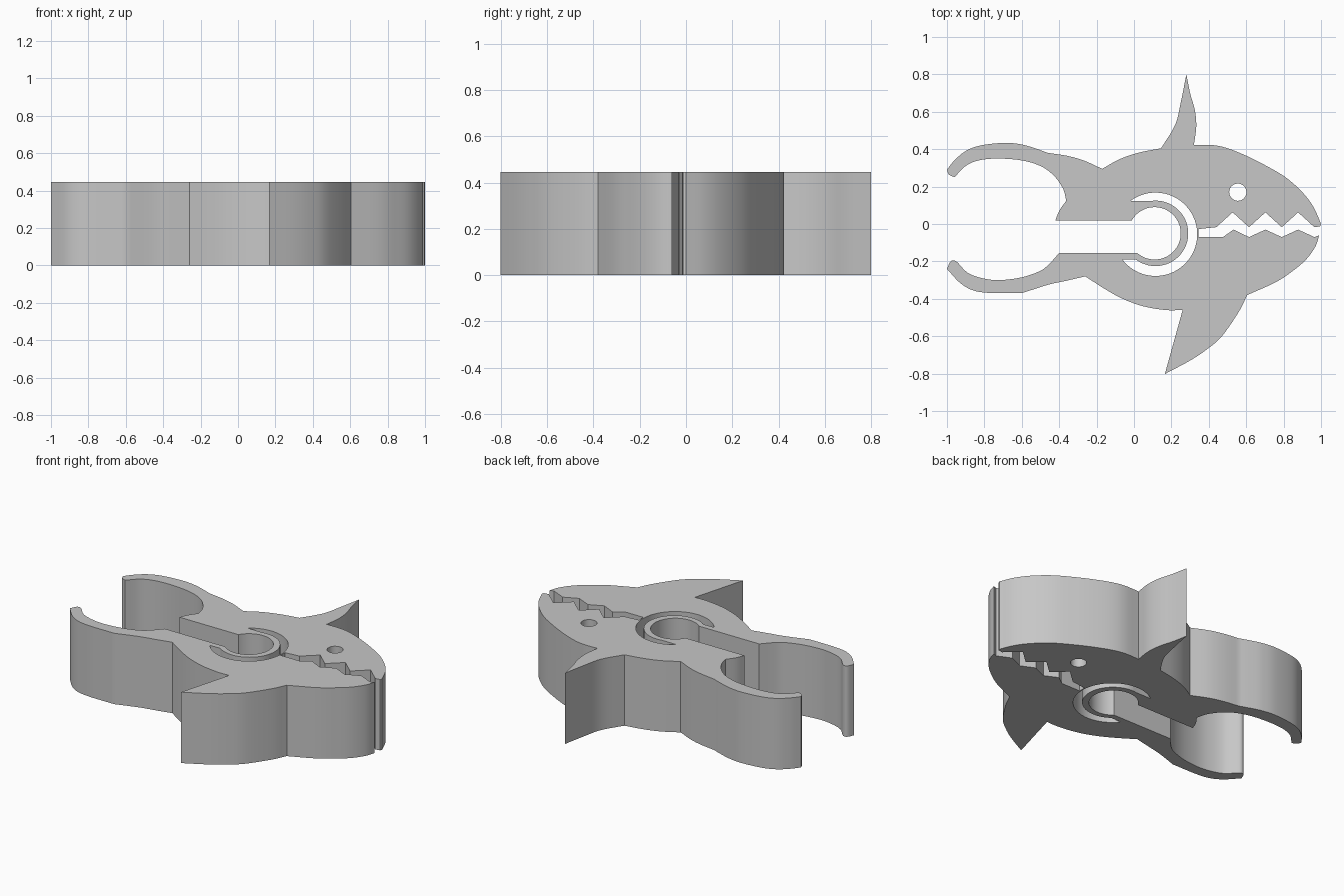
import bpy
import bmesh
from math import cos, sin, radians
from mathutils import Vector

HEIGHT = 0.445
STEPS = 5

cube = bpy.data.objects.get("Cube")
if cube:
    bpy.data.objects.remove(cube, do_unlink=True)


def smooth(*knots):
    """Pass a rounded line through a few knots, leaving corners at both ends."""
    k = [Vector(p) for p in knots]
    k = [2 * k[0] - k[1]] + k + [2 * k[-1] - k[-2]]
    line = []
    for a, b, c, d in zip(k, k[1:], k[2:], k[3:]):
        for i in range(STEPS):
            t = i / STEPS
            line.append(b + (c - a) * t / 2
                        + (2 * a - 5 * b + 4 * c - d) * t ** 2 / 2
                        + (3 * b - a - 3 * c + d) * t ** 3 / 2)
    return line + [k[-2]]


def arc(x, y, radius, start, end, count=48):
    angles = [radians(start + (end - start) * i / count) for i in range(count + 1)]
    return [Vector((x + radius * cos(a), y + radius * sin(a))) for a in angles]


def straight(*points):
    return [Vector(p) for p in points]


def teeth(start, pitch, low, high, count):
    """Zigzag of alternating low and high points."""
    return [Vector((start + pitch * i, high if i % 2 else low)) for i in range(count)]


def join(*pieces):
    """Chain pieces into one loop without repeated points."""
    loop = []
    for point in (p for piece in pieces for p in piece):
        if not loop or (point - loop[-1]).length > 0.002:
            loop.append(point)
    return loop


# Upper handle, shaped as a tail lobe
upper_handle = (
    smooth((-.42, .02), (-.4, .07), (-.362, .125))
    + smooth((-.362, .125), (-.38, .19), (-.43, .26), (-.5, .31), (-.6, .34),
             (-.73, .35), (-.83, .34), (-.9, .31), (-.96, .25))
    + smooth((-.96, .25), (-.99, .265), (-1, .29))
    + smooth((-1, .29), (-.96, .34), (-.9, .39), (-.82, .42), (-.69, .434),
             (-.6, .425), (-.53, .405), (-.46, .38))
    + smooth((-.46, .38), (-.36, .365), (-.27, .34), (-.17, .295))
)

# Back, top fin and head
upper_body = (
    smooth((-.17, .295), (-.08, .345), (.02, .38), (.145, .405))
    + smooth((.145, .405), (.22, .53), (.25, .65), (.28, .8))
    + smooth((.28, .8), (.3, .7), (.325, .61), (.333, .52), (.32, .422))
    + smooth((.32, .422), (.42, .422), (.5, .405), (.6, .365), (.7, .315),
             (.81, .25), (.9, .17), (.96, .09), (1, 0))
    + straight((.995, -.013))
)

# Toothed mouth between the jaws
mouth = (
    teeth(.965, -.0875, -.017, .062, 7)
    + straight((.345, -.027), (.345, -.07))
    + teeth(.475, .0575, -.07, -.03, 2)
    + teeth(.615, .0875, -.07, -.03, 5)
    + straight((.99, -.06))
)

# Lower jaw, belly and bottom fin
lower_body = (
    smooth((.99, -.06), (.97, -.12), (.92, -.19), (.85, -.25), (.76, -.31), (.605, -.38))
    + smooth((.605, -.38), (.56, -.47), (.47, -.6), (.39, -.67), (.3, -.73), (.165, -.802))
    + straight((.26, -.46))
    + smooth((.26, -.46), (.17, -.46), (.05, -.44), (-.06, -.4), (-.16, -.345), (-.26, -.28))
)

# Lower handle
lower_handle = (
    smooth((-.26, -.28), (-.36, -.303), (-.46, -.325), (-.6, -.37))
    + smooth((-.6, -.37), (-.7, -.37), (-.78, -.368), (-.86, -.355), (-.93, -.315), (-1, -.24))
    + smooth((-1, -.24), (-.98, -.2), (-.95, -.2), (-.89, -.26), (-.81, -.29), (-.72, -.3),
             (-.6, -.285), (-.5, -.25), (-.45, -.21), (-.4, -.155))
)

# Slot ending in the inside of the spring ring
spring_bore = arc(.11, -.05, .14, -131.4, 150)

outline = join(upper_handle, upper_body, mouth, lower_body, lower_handle, spring_bore)

# Crescent gap around the spring ring, and the eye hole
spring_gap = join(arc(.115, -.055, .223, -142.4, 127.3),
                  arc(.115, -.05, .175, 100.6, -126.9))
eye_hole = arc(.555, .17, .046, 0, 360, 32)[:-1]


# Fill the profile and extrude it
curve = bpy.data.curves.new("clip_profile", "CURVE")
curve.dimensions = "2D"
curve.fill_mode = "BOTH"
curve.extrude = HEIGHT / 2
for loop in (outline, spring_gap, eye_hole):
    spline = curve.splines.new("POLY")
    spline.points.add(len(loop) - 1)
    for point, position in zip(spline.points, loop):
        point.co = (position.x, position.y, 0, 1)
    spline.use_cyclic_u = True

profile = bpy.data.objects.new("clip_profile", curve)
bpy.context.collection.objects.link(profile)
graph = bpy.context.evaluated_depsgraph_get()
mesh = bpy.data.meshes.new_from_object(profile.evaluated_get(graph))
bpy.data.objects.remove(profile, do_unlink=True)

# Weld the caps to the walls and stand the part on the floor
bm = bmesh.new()
bm.from_mesh(mesh)
bmesh.ops.remove_doubles(bm, verts=bm.verts, dist=0.0002)
bmesh.ops.translate(bm, verts=bm.verts, vec=(0, 0, HEIGHT / 2))
bmesh.ops.recalc_face_normals(bm, faces=bm.faces)
for face in bm.faces:
    face.material_index = 0
bm.to_mesh(mesh)
bm.free()

# Plain grey plastic
grey = bpy.data.materials.new("grey_plastic")
grey.use_nodes = True
colour = (.57, .57, .57, 1)
grey.diffuse_color = colour
grey.node_tree.nodes["Principled BSDF"].inputs["Base Color"].default_value = colour
mesh.materials.clear()
mesh.materials.append(grey)

clip = bpy.data.objects.new("shark_clip_body", mesh)
bpy.context.collection.objects.link(clip)
bpy.ops.object.select_all(action="DESELECT")
clip.select_set(True)
bpy.context.view_layer.objects.active = clip
bpy.ops.object.shade_smooth_by_angle(angle=radians(25))
